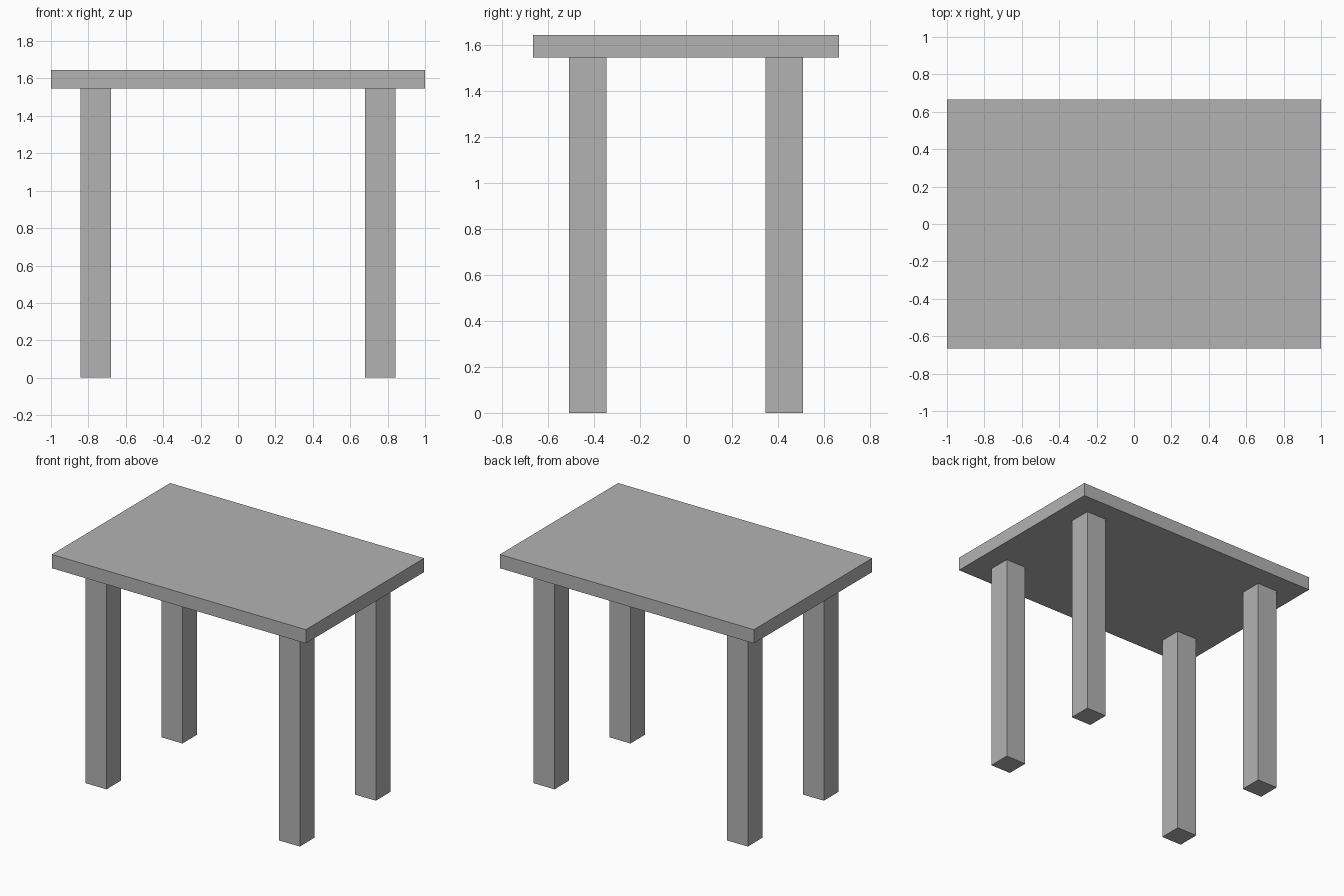
import bpy

cube = bpy.data.objects.get("Cube")
if cube:
    bpy.data.objects.remove(cube, do_unlink=True)

# Single grey material
grey = bpy.data.materials.new("plain_grey")
grey.use_nodes = True
colour = (0.45, 0.45, 0.45, 1)
grey.diffuse_color = colour
grey.node_tree.nodes["Principled BSDF"].inputs["Base Color"].default_value = colour


def box(name, centre, size):
    bpy.ops.mesh.primitive_cube_add(size=1, location=centre)
    obj = bpy.context.object
    obj.name = name
    obj.scale = size
    bpy.ops.object.transform_apply(location=False, rotation=False, scale=True)
    obj.data.materials.append(grey)
    return obj


HEIGHT, THICKNESS, LEG = 1.645, 0.098, 0.164
leg_height = HEIGHT - THICKNESS

# Slab
box("table_top", (0, 0, HEIGHT - THICKNESS / 2), (2, 1.33, THICKNESS))

# Four square legs, inset from the edges
for side, x in (("left", 0.761), ("right", -0.761)):
    for end, y in (("front", -0.427), ("back", 0.427)):
        box(f"{end}_{side}_leg", (x, y, leg_height / 2), (LEG, LEG, leg_height))
